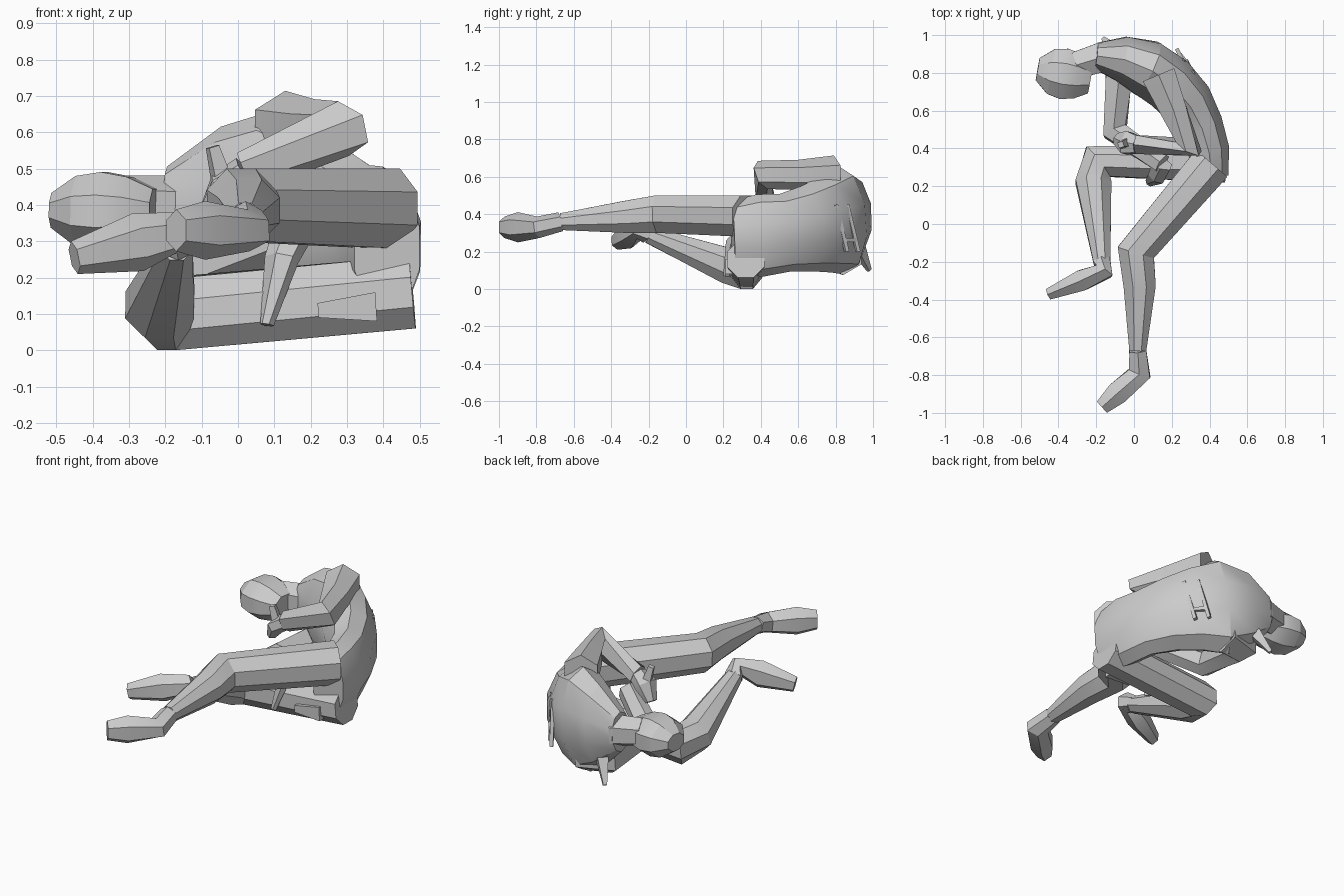
import bpy
import math
from mathutils import Vector

cube = bpy.data.objects.get("Cube")
if cube:
    bpy.data.objects.remove(cube, do_unlink=True)

shade = (0.6, 0.6, 0.6, 1)
grey = bpy.data.materials.new("plain grey")
grey.use_nodes = True
grey.diffuse_color = shade
grey.node_tree.nodes["Principled BSDF"].inputs["Base Color"].default_value = shade


def loft(name, points, radii, sides=8, heights=None):
    """Skin faceted rings along a path; heights replace the upright radii."""
    centres = [Vector(point) for point in points]
    last = len(centres) - 1
    verts, faces = [], []
    for index, (centre, wide, tall) in enumerate(zip(centres, radii, heights or radii)):
        ahead = centres[min(index + 1, last)] - centre
        behind = centre - centres[max(index - 1, 0)]
        along = (ahead.normalized() + behind.normalized()).normalized()
        across = along.cross(Vector((0, 0, 1))).normalized()
        upward = across.cross(along)
        for side in range(sides):
            angle = math.tau * (side + 0.5) / sides
            offset = across * math.cos(angle) * wide + upward * math.sin(angle) * tall
            verts.append(centre + offset / math.cos(math.pi / sides))
    for index in range(last):
        start = index * sides
        for side in range(sides):
            following = (side + 1) % sides
            faces.append((start + following, start + side,
                          start + sides + side, start + sides + following))
    faces.append(tuple(range(sides)))
    faces.append(tuple(reversed(range(last * sides, len(verts)))))

    mesh = bpy.data.meshes.new(name)
    mesh.from_pydata(verts, [], faces)
    mesh.materials.append(grey)
    part = bpy.data.objects.new(name, mesh)
    bpy.context.collection.objects.link(part)
    bpy.ops.object.select_all(action="DESELECT")
    part.select_set(True)
    bpy.context.view_layer.objects.active = part
    bpy.ops.object.mode_set(mode="EDIT")
    bpy.ops.mesh.select_all(action="SELECT")
    bpy.ops.mesh.normals_make_consistent(inside=False)
    bpy.ops.object.mode_set(mode="OBJECT")
    bpy.ops.object.shade_smooth_by_angle(angle=math.radians(25))


def spine(turn):
    """Point on the curled back, from the pelvis (zero) to the neck (one)."""
    angle = turn * math.pi / 2
    rise = math.sin(angle)
    return Vector((0.61 * math.cos(angle) - 0.2, 0.25 + 0.64 * rise, 0.28 + 0.11 * rise * rise))


# Curled torso, deepest at the chest and broadest at the shoulders
half_depths = [.09, .11, .12, .14, .15, .15, .12, .07]
half_widths = [.18, .21, .2, .22, .25, .28, .22, .11]
steps = len(half_depths)
loft("torso", [spine(step / (steps - 1)) for step in range(steps)],
     half_depths, sides=10, heights=half_widths)

# Neck and head
crown, jaw = Vector((-.51, .82, .385)), Vector((-.23, .77, .38))
head_radii = [.06, .12, .135, .12, .08]
steps = len(head_radii)
loft("head", [crown.lerp(jaw, step / (steps - 1)) for step in range(steps)],
     head_radii, heights=[radius * 0.8 for radius in head_radii])
loft("neck", [spine(0.95), (-.31, .84, .4)], [.08, .07], sides=6)

# Upper leg, reaching to the front
left_hip = Vector((.41, .32, .39))
left_knee = Vector((.01, -.15, .4))
left_calf = Vector((.03, -.33, .385))
left_ankle = Vector((.02, -.67, .36))
loft("left_leg", [left_hip, left_knee, left_calf, left_ankle], [.11, .1, .085, .045])
left_heel, left_toe = Vector((.03, -.79, .33)), Vector((-.17, -.97, .33))
loft("left_foot", [left_ankle, left_heel, left_heel.lerp(left_toe, 0.6), left_toe],
     [.045, .06, .06, .04], sides=6, heights=[.045, .05, .07, .05])

# Lower leg, folded underneath
right_hip = Vector((.48, .32, .16))
right_knee = Vector((-.19, .33, .1))
right_shin = Vector((-.215, .22, .125))
right_ankle = Vector((-.17, -.2, .29))
loft("right_leg", [right_hip, right_knee, right_shin, right_ankle], [.1, .1, .095, .045])
right_heel, right_toe = Vector((-.16, -.25, .325)), Vector((-.45, -.37, .255))
loft("right_foot", [right_ankle, right_heel, right_heel.lerp(right_toe, 0.4), right_toe],
     [.045, .05, .055, .03], sides=6, heights=[.045, .05, .07, .04])

# Upper arm, folded over the hip
left_shoulder = Vector((.13, .79, .61))
left_elbow = Vector((.29, .41, .61))
left_wrist = Vector((.02, .42, .49))
loft("left_arm", [left_shoulder, left_shoulder.lerp(left_elbow, 0.5), left_elbow, left_wrist],
     [.09, .07, .07, .05], sides=6)
left_palm, left_fingers = Vector((-.04, .43, .45)), Vector((-.09, .45, .37))
loft("left_hand", [left_wrist, left_palm, left_fingers], [.045, .06, .03],
     sides=6, heights=[.04, .04, .02])
loft("left_thumb", [left_palm, (-.07, .42, .56)], [.025, .015], sides=4)

# Lower arm, tucked below the chest and round the thigh
right_shoulder = Vector((-.08, .81, .19))
right_elbow = Vector((-.1, .49, .22))
right_wrist = Vector((.15, .32, .32))
loft("right_arm", [(.08, .84, .19), right_shoulder, right_elbow, right_wrist],
     [.1, .09, .065, .05], sides=6)
loft("right_hand", [right_wrist, (.12, .25, .25), (.08, .22, .07)],
     [.05, .045, .02], sides=6, heights=[.04, .03, .015])

# Spur behind the lower shoulder
loft("shoulder_spur", [(-.1, .92, .22), (-.16, .98, .1)], [.03, .01], sides=4)

# Two leaning rods joined by two clasps on the back
rod_feet = {"inner": Vector((.23, .92, .2)), "outer": Vector((.28, .86, .2))}
lean = Vector((.03, -.06, .25))
for label, foot in rod_feet.items():
    loft("back_rod_" + label, [foot, foot + lean], [.01, .01], sides=4)
for label, share in {"low": 0.25, "high": 0.75}.items():
    bar = [foot + lean * share for foot in rod_feet.values()]
    middle = bar[0].lerp(bar[1], 0.5)
    loft("clasp_bar_" + label, bar, [.01, .01], sides=4)
    loft("back_clasp_" + label, [middle - Vector((.1, .1, 0)), middle], [.02, .01], sides=4)

# Tab on the lower thigh
loft("thigh_tab", [(.22, .23, .11), (.38, .23, .12)], [.02, .02], sides=4, heights=[.02, .04])
